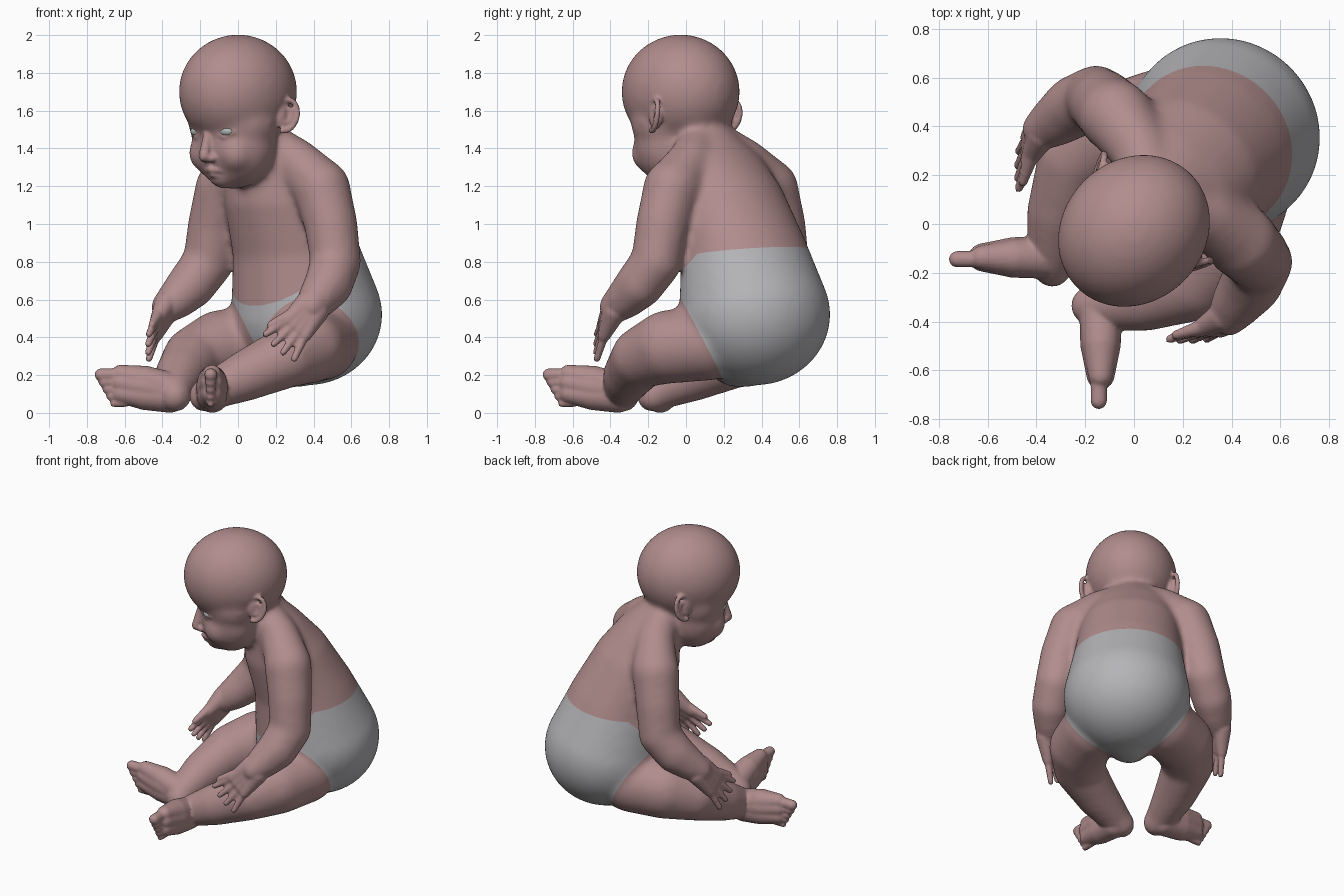
import bpy, bmesh, math
from mathutils import Vector, Matrix

cube = bpy.data.objects.get("Cube")
if cube:
    bpy.data.objects.remove(cube, do_unlink=True)


def material(name, color):
    m = bpy.data.materials.new(name)
    m.use_nodes = True
    m.diffuse_color = (*color, 1)
    bsdf = m.node_tree.nodes["Principled BSDF"]
    bsdf.inputs["Base Color"].default_value = (*color, 1)
    bsdf.inputs["Roughness"].default_value = 0.7
    return m


SKIN = material("skin", (0.44, 0.265, 0.265))
CLOTH = material("diaper_grey", (0.46, 0.46, 0.48))
EYE = material("eye_grey", (0.45, 0.47, 0.47))
TURN = Matrix.Rotation(math.radians(-45), 4, "Z")   # the figure sits diagonally
HEAD = Vector((0.02, 0, 0))


def unit_sphere(subdivisions):
    bm = bmesh.new()
    bmesh.ops.create_icosphere(bm, subdivisions=subdivisions, radius=1)
    bm.verts.index_update()
    data = [v.co.copy() for v in bm.verts], [[v.index for v in f.verts] for f in bm.faces]
    bm.free()
    return data


FINE, COARSE = unit_sphere(4), unit_sphere(3)


class Clay:
    """Collects overlapping ellipsoids that are later fused into one skin."""

    def __init__(self):
        self.verts, self.faces = [], []

    def blob(self, center, radii, offset=Vector()):
        points, faces = FINE if max(radii) > 0.15 else COARSE
        start, c = len(self.verts), Vector(center) + offset
        self.verts += [c + Vector(a * b for a, b in zip(p, radii)) for p in points]
        self.faces += [[i + start for i in f] for f in faces]

    def chain(self, stations, sides=(1, -1), offset=Vector()):
        """Stations are x, y, z and one radius, or three radii."""
        for s in sides:
            rows = [(Vector((p[0] * s, p[1], p[2])),
                     Vector(p[3:] if len(p) == 6 else [p[3]] * 3)) for p in stations]
            for (a, ra), (b, rb) in zip(rows, rows[1:]):
                n = max(2, math.ceil((b - a).length / (0.2 * min(*ra, *rb))))
                for i in range(n + 1):
                    self.blob(a.lerp(b, i / n), ra.lerp(rb, i / n), offset)

    def fuse(self, voxel, rounds):
        mesh = bpy.data.meshes.new("clay")
        mesh.from_pydata(self.verts, [], self.faces)
        ob = bpy.data.objects.new("clay", mesh)
        bpy.context.collection.objects.link(ob)
        r = ob.modifiers.new("Fuse", "REMESH")
        r.mode, r.voxel_size = "VOXEL", voxel
        s = ob.modifiers.new("Soften", "SMOOTH")
        s.factor, s.iterations = 0.5, rounds
        dg = bpy.context.evaluated_depsgraph_get()
        result = bpy.data.meshes.new_from_object(ob.evaluated_get(dg))
        bpy.data.objects.remove(ob, do_unlink=True)
        self.verts = [v.co.copy() for v in result.vertices]
        self.faces = [list(p.vertices) for p in result.polygons]
        return result


clay = Clay()

# Torso from pelvis to neck, seat of the diaper, and the slope from neck to shoulder
clay.chain([(0, .515, .52, .405, .395, .375), (0, .435, .85, .35, .32, .25),
            (0, .32, 1.12, .32, .275, .2), (0, .25, 1.28, .29, .2, .16),
            (0, .15, 1.43, .17, .16, .12), (0, .06, 1.5, .15, .15, .12)], sides=(1,))
clay.blob((0, .42, .24), (.15, .2, .105))
clay.chain([(.05, .16, 1.44, .11), (.2, .235, 1.33, .125), (.35, .262, 1.2, .15)])
# Arms
clay.chain([(.22, .25, 1.28, .12), (.365, .26, 1.19, .152), (.435, .26, 1.0, .142),
            (.477, .255, .8, .135), (.513, .165, .68, .13), (.525, .08, .61, .11),
            (.54, .01, .56, .088)])
# Legs and heels
clay.chain([(.23, .39, .37, .2), (.33, .2, .35, .195), (.35, .02, .295, .162),
            (.25, -.18, .2, .137), (.15, -.33, .12, .102), (.115, -.36, .09, .09)])
# Skull, temples, jaw, cheeks and chin
clay.blob((0, -.02, 1.7), (.293, .333, .304), HEAD)
clay.blob((0, -.05, 1.54), (.27, .21, .2), HEAD)
clay.blob((0, -.05, 1.42), (.242, .2, .235), HEAD)
for s in (1, -1):
    clay.blob((.11 * s, -.14, 1.375), (.1, .1, .105), HEAD)
clay.blob((0, -.13, 1.255), (.08, .08, .07), HEAD)
clay.fuse(0.018, 16)

# Hands: palm rays, fingers and thumb
wrist, knuckle = Vector((.545, .01, .56)), Vector((.524, -.088, .45))
along, across = Vector((-.245, -.645, -.72)), Vector((.53, .53, -.65))
for i in (-1.5, -.5, .5, 1.5):
    base = knuckle + across * i * .041
    tip = base + along * (.155 - .012 * abs(i)) + across * i * .026
    clay.chain([(*(wrist + across * i * .024), .062), (*base, .034)])
    clay.chain([(*base, .025), (*tip, .018)])
thumb = knuckle - across * .07 - along * .03
clay.chain([(*wrist, .05), (*thumb, .032), (*(thumb + along * .11 - across * .045), .019)])

# Feet, lying on their outer edges, with the big toe on top
forward = Vector((.707, -.707, 0))
ankle = Vector((.158, -.352, .1))
for rise, thick in ((.07, .062), (.025, .07), (-.03, .066)):
    ball = ankle + forward * .26 + Vector((0, 0, rise + .035))
    clay.chain([(*(ankle + Vector((0, 0, rise * .4))), .088),
                (*(ankle + forward * .13 + Vector((0, 0, rise * .8 + .018))), thick + .014),
                (*ball, thick - .012)])
for i in range(5):
    root = ankle + forward * (.27 - .008 * i) + Vector((-.005, -.005, .102 - .038 * i))
    r = .034 - .0035 * i
    clay.chain([(*root, r), (*(root + forward * (.095 - .009 * i)), r)])

# Ears: bowl, rim and inner ridge
for s in (1, -1):
    clay.blob((.262 * s, .055, 1.575), (.025, .045, .075), HEAD)
for size, r, turns in ((1, .015, 11), (.5, .011, 7)):
    rim = []
    for k in range(turns):
        t = math.radians(-100 + 26 * k)
        lean = .015 * math.sin(t)
        rim.append((.28 + .03 * math.cos(t) * size, .06 + (.055 * math.cos(t) + lean) * size,
                    1.575 + .083 * math.sin(t) * size, r))
    clay.chain(rim, offset=HEAD)

# Nose, nostrils, lips and eyelids
clay.chain([(0, -.245, 1.47, .025), (0, -.272, 1.36, .031)], (1,), HEAD)
clay.chain([(.01, -.255, 1.35, .025), (.03, -.245, 1.348, .022)], offset=HEAD)
for z, w, y in ((1.29, .055, -.225), (1.262, .042, -.21)):
    clay.chain([(0, y, z, .017), (w, y + .025, z - .008, .01)], offset=HEAD)
for dz in (.036, -.03):
    clay.chain([(.05, -.24, 1.485, .01), (.105, -.23, 1.489 + dz, .011),
                (.16, -.205, 1.487, .01)], offset=HEAD)
body_mesh = clay.fuse(0.0095, 2)
body_mesh.materials.clear()
body_mesh.materials.append(SKIN)
body_mesh.materials.append(CLOTH)

# Cut clean diaper edges: waist front and back, and one plane per leg
bm = bmesh.new()
bm.from_mesh(body_mesh)
waist_front = (Vector((0, 0, .46)), Vector((0, -.88, 1)).normalized())
waist_back = (Vector((0, 0, .795)), Vector((0, -.11, 1)).normalized())
leg_point, leg_normal = Vector((.39, .54, .358)), Vector((.64, -.61, -.46))
flip = Vector((-1, 1, 1))
cuts = [waist_front, waist_back, (leg_point, leg_normal),
        (leg_point * flip, leg_normal * flip)]
for co, no in cuts:
    bmesh.ops.bisect_plane(bm, geom=bm.verts[:] + bm.edges[:] + bm.faces[:],
                           plane_co=co, plane_no=no, dist=0.0005)
for f in bm.faces:
    c = f.calc_center_median()
    near_hips = (c.x / .415) ** 2 + ((c.y - .515) / .425) ** 2 < 1   # leaves the elbows bare
    f.smooth = True
    f.material_index = int(near_hips and all((c - co).dot(no) < 0 for co, no in cuts))
bmesh.ops.transform(bm, matrix=TURN, verts=bm.verts)
bm.to_mesh(body_mesh)
bm.free()
body_mesh.name = "body"
bpy.context.collection.objects.link(bpy.data.objects.new("body", body_mesh))

# Eyes
for s, name in ((1, "left_eye"), (-1, "right_eye")):
    eye = Clay()
    eye.blob((.106 * s, -.205, 1.491), (.05, .041, .031), HEAD)
    mesh = bpy.data.meshes.new(name)
    mesh.from_pydata([TURN @ v for v in eye.verts], [], eye.faces)
    mesh.shade_smooth()
    mesh.materials.append(EYE)
    bpy.context.collection.objects.link(bpy.data.objects.new(name, mesh))
